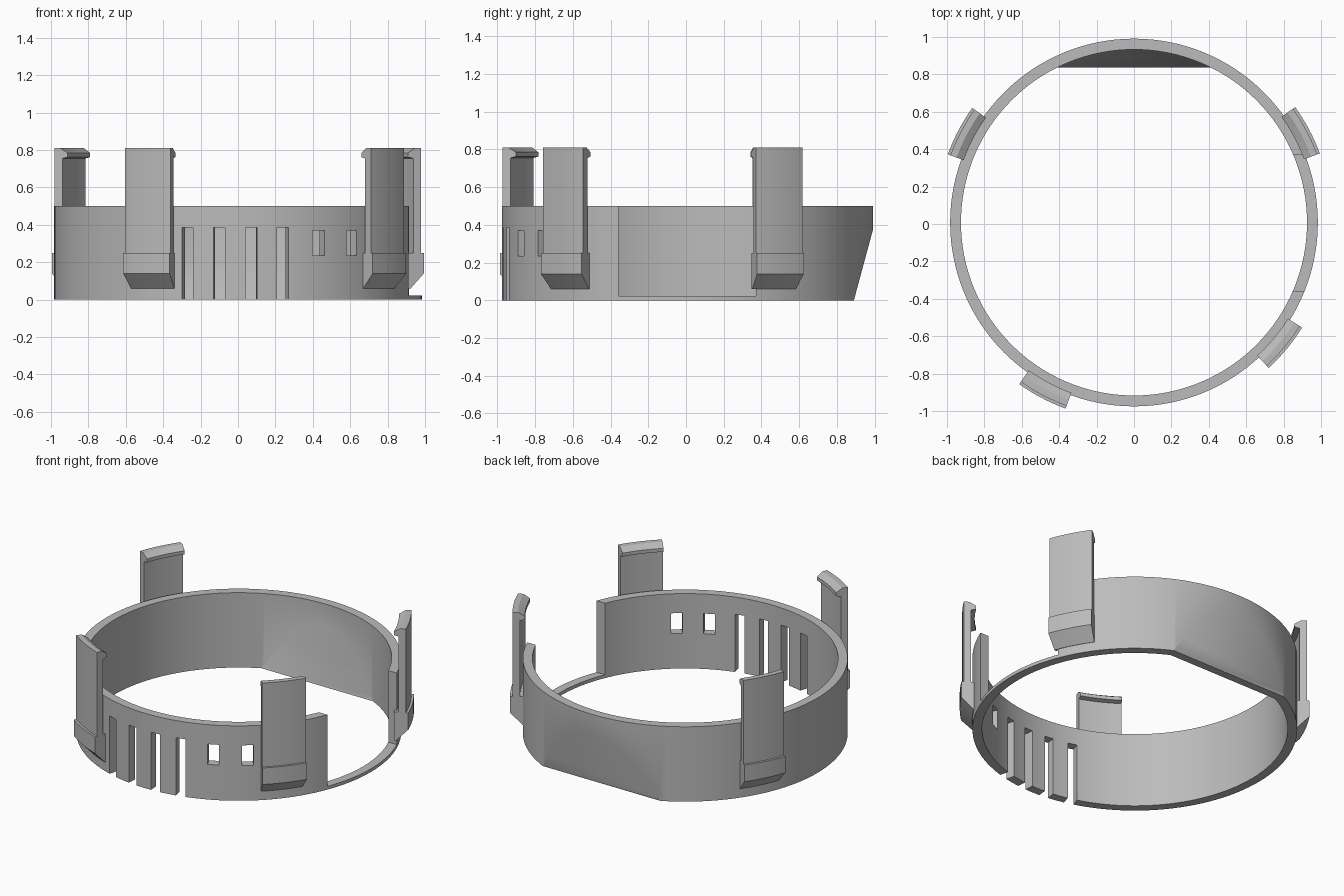
import bpy, bmesh, math
from mathutils import Matrix, Vector

default = bpy.data.objects.get("Cube")
if default:
    bpy.data.objects.remove(default, do_unlink=True)

CENTRE = Vector((0, 0.008, 0))
OUTER, INNER, HEIGHT = 0.983, 0.925, 0.5

grey = bpy.data.materials.new("plain grey")
grey.use_nodes = True
grey.diffuse_color = (0.5, 0.5, 0.5, 1)
grey.node_tree.nodes["Principled BSDF"].inputs["Base Color"].default_value = (0.5, 0.5, 0.5, 1)


def to_object(name, bm):
    bmesh.ops.recalc_face_normals(bm, faces=bm.faces)
    mesh = bpy.data.meshes.new(name)
    bm.to_mesh(mesh)
    bm.free()
    mesh.materials.append(grey)
    obj = bpy.data.objects.new(name, mesh)
    bpy.context.collection.objects.link(obj)
    return obj


def select(obj):
    bpy.ops.object.select_all(action='DESELECT')
    obj.select_set(True)
    bpy.context.view_layer.objects.active = obj


def shade(obj):
    select(obj)
    bpy.ops.object.shade_smooth_by_angle(angle=math.radians(30))


def subtract(obj, cutter):
    cutter.hide_render = True
    mod = obj.modifiers.new("cut", 'BOOLEAN')
    mod.operation = 'DIFFERENCE'
    mod.solver = 'EXACT'
    mod.object = cutter
    select(obj)
    bpy.ops.object.modifier_apply(modifier=mod.name)
    bpy.data.objects.remove(cutter, do_unlink=True)


def flattened_drum(name, radius, bottom, top, flat_y):
    """Cylinder whose lower back is sliced by a leaning plane."""
    bm = bmesh.new()
    place = Matrix.Translation(CENTRE + Vector((0, 0, (bottom + top) / 2)))
    bmesh.ops.create_cone(bm, cap_ends=True, segments=128, radius1=radius,
                          radius2=radius, depth=top - bottom, matrix=place)
    bmesh.ops.bisect_plane(bm, geom=bm.verts[:] + bm.edges[:] + bm.faces[:],
                           plane_co=(0, flat_y, 0), plane_no=(0, 0.37, -0.1),
                           clear_outer=True)
    bmesh.ops.holes_fill(bm, edges=bm.edges, sides=0)
    return to_object(name, bm)


def add_box(bm, size, middle, angle=0):
    """Box, optionally swung around the ring from the front."""
    place = (Matrix.Translation(CENTRE) @ Matrix.Rotation(math.radians(angle), 4, 'Z')
             @ Matrix.Translation(middle) @ Matrix.Diagonal((*size, 1)))
    bmesh.ops.create_cube(bm, size=1, matrix=place)


# Ring band with a leaning flat at the lower back
band = flattened_drum("ring_band", OUTER, 0, HEIGHT, 0.89)
subtract(band, flattened_drum("bore", INNER, -0.1, 0.7, 0.836))

# Side opening, front slots and windows
cuts = bmesh.new()
add_box(cuts, (0.6, 0.73, 0.8), (1.0, -0.002, 0.422))
for angle in (-15.9, -5.8, 4.1, 14.1):
    add_box(cuts, (0.062, 0.3, 0.485), (0, -0.95, 0.1425), angle)
for angle in (26, 38.2):
    add_box(cuts, (0.07, 0.3, 0.135), (0, -0.95, 0.3025), angle)
subtract(band, to_object("openings", cuts))
shade(band)

# Clip cross-section (radius, height): foot, upright panel and inward hook
CLIP = [(0.97, 0.06), (0.985, 0.06), (1.06, 0.14), (1.06, 0.25),
        (1.045, 0.25), (1.045, 0.81), (1.01, 0.81), (0.97, 0.785),
        (0.97, 0.762), (1.0, 0.755), (1.0, 0.25), (0.97, 0.25)]


def clip(name, middle, span=15.2, steps=8):
    bm = bmesh.new()
    rows = []
    for i in range(steps + 1):
        a = math.radians(middle + span * (i / steps - 0.5))
        rows.append([bm.verts.new(CENTRE + Vector((r * math.cos(a), r * math.sin(a), z)))
                     for r, z in CLIP])
    for low, high in zip(rows, rows[1:]):
        for k in range(len(CLIP)):
            bm.faces.new((low[k - 1], low[k], high[k], high[k - 1]))
    bm.faces.new(rows[0])
    bm.faces.new(rows[-1])
    shade(to_object(name, bm))


clip("back_left_clip", 28)
clip("back_right_clip", 152.3)
clip("front_right_clip", 242.2)
clip("front_left_clip", 320.4)
